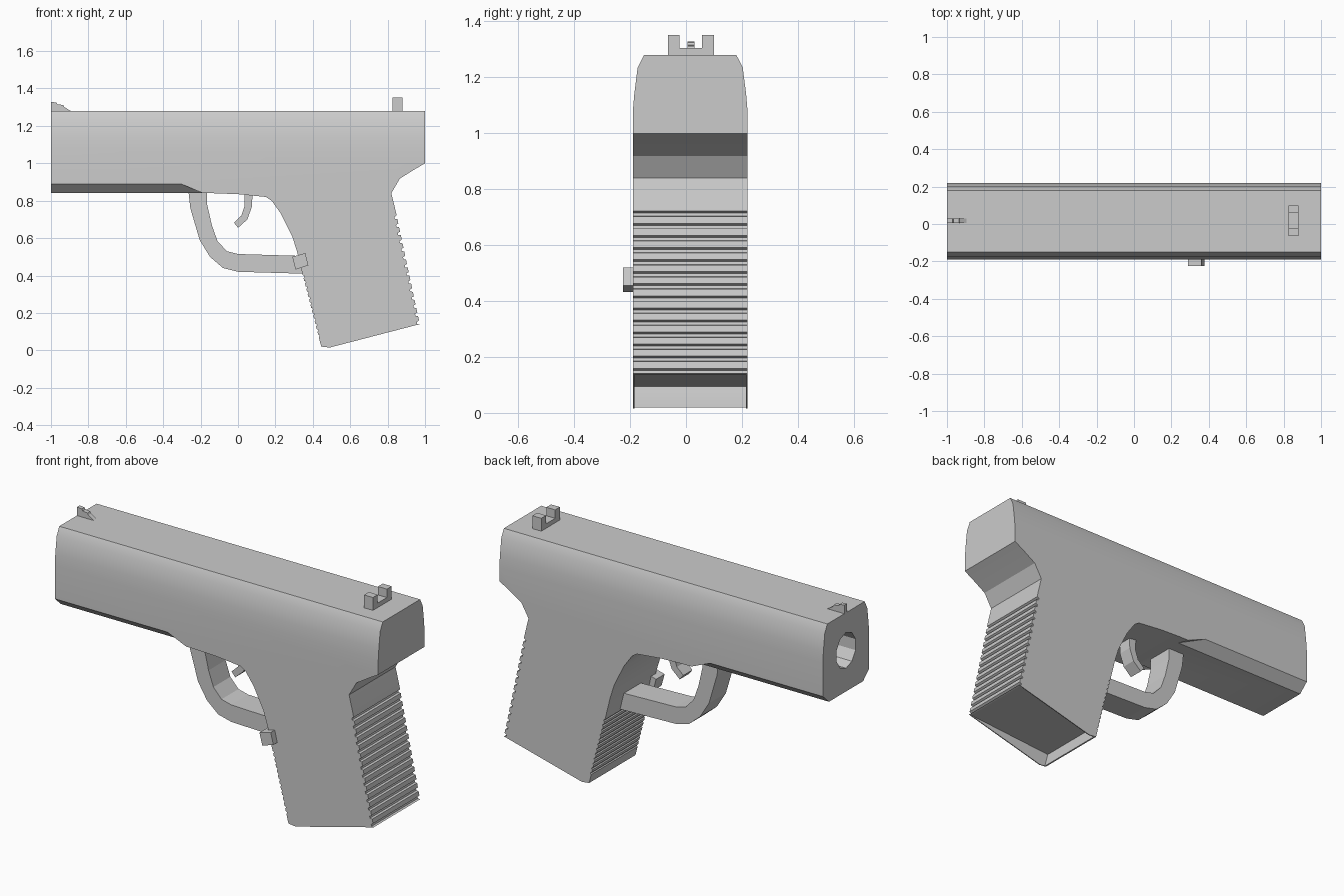
import bpy, bmesh, math
from mathutils import Vector

if "Cube" in bpy.data.objects:
    bpy.data.objects.remove(bpy.data.objects["Cube"])

CY = 0.015  # centre plane of the body in y


def prism(name, pts, a, b, axis='Y'):
    """Extrude a closed outline from a to b. Axis Y takes (x, z), axis X takes (y, z)."""
    bm = bmesh.new()
    def at(p, d):
        return (p[0], d, p[1]) if axis == 'Y' else (d, p[0], p[1])
    lo = [bm.verts.new(at(p, a)) for p in pts]
    hi = [bm.verts.new(at(p, b)) for p in pts]
    n = len(pts)
    bm.faces.new(lo)
    bm.faces.new(hi[::-1])
    for i in range(n):
        j = (i + 1) % n
        bm.faces.new((lo[j], lo[i], hi[i], hi[j]))
    return finish(name, bm)


def finish(name, bm):
    bmesh.ops.recalc_face_normals(bm, faces=bm.faces)
    me = bpy.data.meshes.new(name)
    bm.to_mesh(me)
    bm.free()
    ob = bpy.data.objects.new(name, me)
    bpy.context.collection.objects.link(ob)
    return ob


def boolean(ob, cutter, op='DIFFERENCE'):
    m = ob.modifiers.new('cut', 'BOOLEAN')
    m.operation, m.object, m.solver = op, cutter, 'EXACT'
    cutter.hide_render = True
    bpy.context.view_layer.objects.active = ob
    bpy.ops.object.modifier_apply(modifier=m.name)
    bpy.data.objects.remove(cutter)


def ridges(a, b, count, depth):
    """Square teeth along a line; the grooves sit to the right of travel a -> b."""
    a, b = Vector(a), Vector(b)
    step = (b - a) / count
    inward = Vector((step.y, -step.x)).normalized() * depth
    out = []
    for i in range(count):
        p = a + step * i
        out += [p, p + step * .55, p + step * .65 + inward, p + step * .9 + inward]
    return [tuple(p) for p in out] + [tuple(b)]


# Body side outline, clockwise from the muzzle top
outline = [(-1, 1.28), (1, 1.28), (1, 1.0), (0.94, 0.965), (0.865, 0.918), (0.82, 0.84)]
outline += ridges((0.843, 0.745), (0.972, 0.14), 14, 0.013)
outline += [(0.49, 0.015), (0.445, 0.02)]
outline += ridges((0.436, 0.055), (0.347, 0.40), 12, 0.006)
outline += [(0.315, 0.53), (0.29, 0.61), (0.23, 0.73), (0.18, 0.80), (0.15, 0.82),
            (0.0, 0.835), (-0.13, 0.84), (-1, 0.84)]
body = prism('body', outline, -0.5, 0.5)

# Cross-section with the rounded slide top, sides running straight down
half = [(0.205, -0.2), (0.205, 1.08), (0.2, 1.14), (0.188, 1.235), (0.165, 1.28), (0.16, 1.4)]
section = [(CY + y, z) for y, z in half[:-1]]
section += [(CY - y, z) for y, z in reversed(half[:-1])]
boolean(body, prism('section_helper', section, -1.2, 1.2, 'X'), 'INTERSECT')

# Lower chamfers under the barrel, with slanted rear ends
for s in (-1, 1):
    bm = bmesh.new()
    tri = [(0.145, 0.835, -0.15), (0.215, 0.899, -0.33), (0.23, 0.82, -0.15)]
    f = [bm.verts.new((-1.1, CY + s * y, z)) for y, z, _ in tri]
    r = [bm.verts.new((x, CY + s * y, z)) for y, z, x in tri]
    bm.faces.new(f)
    bm.faces.new(r[::-1])
    for i in range(3):
        j = (i + 1) % 3
        bm.faces.new((f[j], f[i], r[i], r[j]))
    boolean(body, finish('chamfer_cutter', bm))

# Muzzle bore
bore = [(CY + 0.088 * math.cos((i + .5) * math.tau / 10),
         1.07 + 0.1 * math.sin((i + .5) * math.tau / 10)) for i in range(10)]
boolean(body, prism('bore_cutter', bore, -1.1, -0.35, 'X'))

# Sloped recess in the grip bottom
recess = [(0.962, 0.139), (0.436, 0.095), (0.455, 0.022), (0.455, 0.0), (0.49, 0.0), (0.962, 0.13)]
boolean(body, prism('recess_cutter', recess, CY - 0.2, CY + 0.2))

# Smooth slide sides, sharp edges elsewhere
bpy.ops.object.select_all(action='DESELECT')
body.select_set(True)
bpy.context.view_layer.objects.active = body
bpy.ops.object.shade_smooth_by_angle(angle=math.radians(25))

# Trigger guard: outer edge, then inner edge back
guard = [(-0.265, 0.85), (-0.255, 0.76), (-0.205, 0.59), (-0.15, 0.5), (-0.08, 0.44), (0, 0.42),
         (0.345, 0.41), (0.33, 0.505), (0, 0.515), (-0.06, 0.53), (-0.11, 0.585),
         (-0.14, 0.67), (-0.165, 0.78), (-0.165, 0.85)]
prism('trigger_guard', guard, CY - 0.075, CY + 0.075)

# Trigger
trigger = [(0.032, 0.86), (0.078, 0.86), (0.075, 0.77), (0.05, 0.7), (0.0, 0.655),
           (-0.022, 0.683), (0.018, 0.72), (0.036, 0.775)]
prism('trigger', trigger, CY - 0.04, CY + 0.04)

# Release button on the front side
prism('release_button', [(0.29, 0.5), (0.36, 0.52), (0.376, 0.455), (0.308, 0.432)], -0.225, -0.15)

# Rear sight, a U shape
sight = [(-0.065, 1.27), (0.1, 1.27), (0.1, 1.352), (0.058, 1.352), (0.058, 1.305),
         (-0.023, 1.305), (-0.023, 1.352), (-0.065, 1.352)]
prism('rear_sight', sight, 0.825, 0.88, 'X')

# Front sight, a stepped ramp
ramp = [(-1, 1.27), (-1, 1.328), (-0.97, 1.325), (-0.965, 1.315), (-0.935, 1.312),
        (-0.93, 1.302), (-0.895, 1.28), (-0.895, 1.27)]
prism('front_sight', ramp, 0.006, 0.03)
